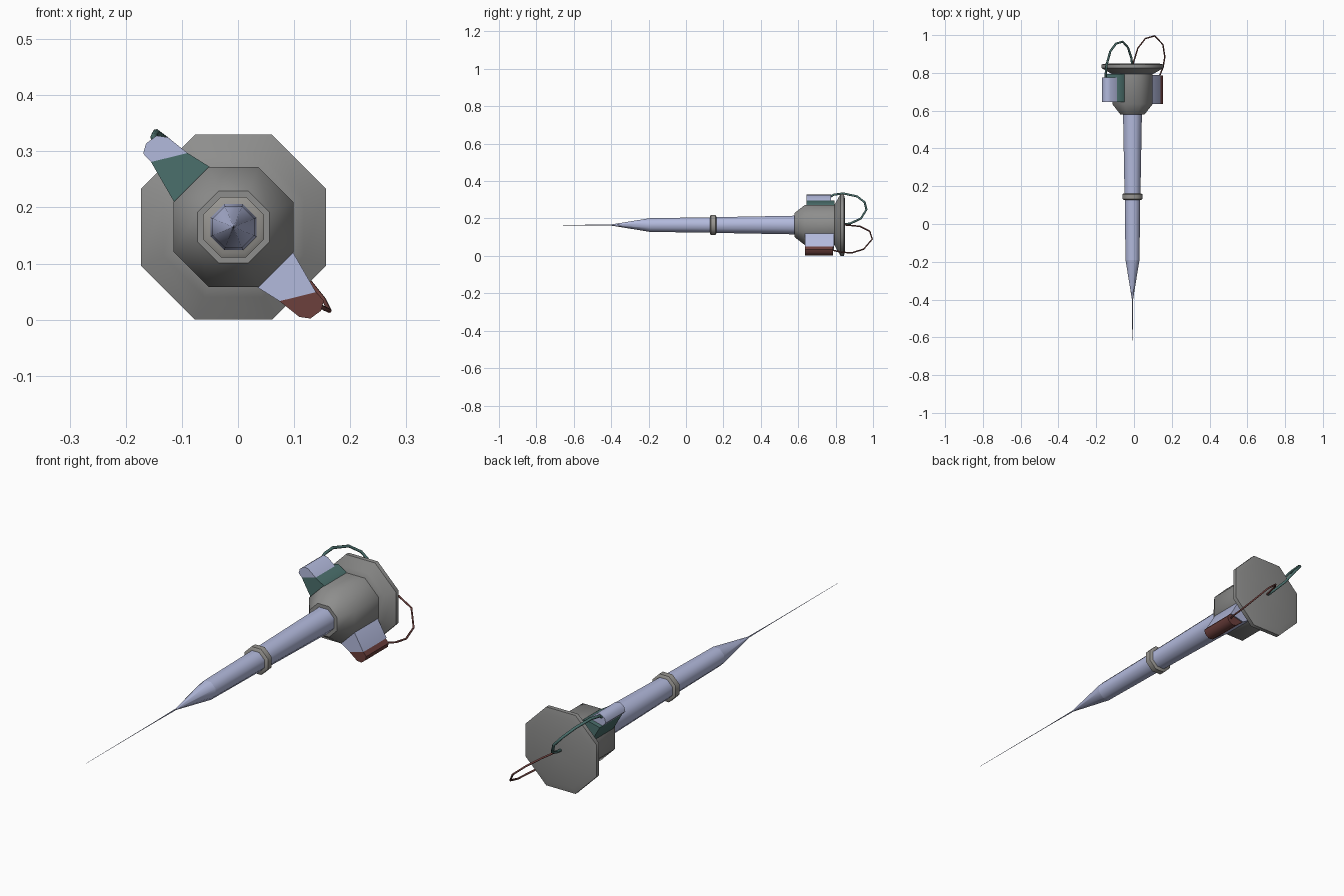
import bpy, bmesh, math
from mathutils import Vector

if "Cube" in bpy.data.objects:
    bpy.data.objects.remove(bpy.data.objects["Cube"])

CX, CZ = -0.008, 0.165          # long axis of the dart, parallel to y


def material(name, rgb):
    m = bpy.data.materials.new(name)
    m.diffuse_color = (*rgb, 1)
    m.use_nodes = True
    m.node_tree.nodes["Principled BSDF"].inputs["Base Color"].default_value = m.diffuse_color
    return m


STEEL = material("pale_blue_steel", (0.45, 0.49, 0.72))
GREY = material("grey_metal", (0.27, 0.27, 0.265))
COLLAR = material("warm_grey", (0.31, 0.30, 0.28))
GREEN = material("dark_green", (0.07, 0.16, 0.15))
RED = material("dark_red", (0.15, 0.05, 0.045))


def finish(name, bm, mats, angle=50):
    bmesh.ops.recalc_face_normals(bm, faces=bm.faces)
    me = bpy.data.meshes.new(name)
    bm.to_mesh(me)
    bm.free()
    ob = bpy.data.objects.new(name, me)
    bpy.context.collection.objects.link(ob)
    for m in mats:
        me.materials.append(m)
    bpy.ops.object.select_all(action='DESELECT')
    ob.select_set(True)
    bpy.context.view_layer.objects.active = ob
    bpy.ops.object.shade_smooth_by_angle(angle=math.radians(angle))
    return ob


def lathe(name, profile, mat, sides=8):
    """Turn (y, flat-to-axis distance) pairs into an eight-sided solid."""
    bm = bmesh.new()
    rings = []
    for y, apothem in profile:
        r = apothem / math.cos(math.pi / sides)
        rings.append([bm.verts.new((CX + r * math.cos(a), y, CZ + r * math.sin(a)))
                      for a in (2 * math.pi * (i + 0.5) / sides for i in range(sides))])
    for a, b in zip(rings, rings[1:]):
        for i in range(sides):
            j = (i + 1) % sides
            bm.faces.new((a[i], a[j], b[j], b[i]))
    bm.faces.new(rings[0])
    bm.faces.new(rings[-1])
    return finish(name, bm, [mat])


# Needle, tip, shaft and collar
lathe("needle", [(-1.0, 0.0005), (-0.55, 0.0014), (-0.38, 0.003)], STEEL)
lathe("tip_cone", [(-0.40, 0.003), (-0.19, 0.037)], STEEL)
lathe("front_shaft", [(-0.19, 0.037), (0.14, 0.041)], STEEL)
lathe("rear_shaft", [(0.15, 0.042), (0.59, 0.05)], STEEL)
lathe("collar", [(0.128, 0.046), (0.133, 0.054), (0.157, 0.054), (0.162, 0.046)], COLLAR)

# Body and rear flange
lathe("body", [(0.58, 0.064), (0.635, 0.107), (0.80, 0.107)], GREY)
lathe("rear_flange", [(0.793, 0.107), (0.803, 0.125), (0.826, 0.165),
                      (0.844, 0.165), (0.85, 0.14), (0.851, 0.02)], GREY)


def prism(name, points, y0, y1, mat, flip):
    """Extrude an x-z outline along y; flip turns it half a turn about the axis."""
    bm = bmesh.new()
    front, back = [], []
    for x, z in points:
        if flip:
            x, z = 2 * CX - x, 2 * CZ - z
        front.append(bm.verts.new((x, y0, z)))
        back.append(bm.verts.new((x, y1, z)))
    n = len(points)
    for i in range(n):
        j = (i + 1) % n
        bm.faces.new((front[i], front[j], back[j], back[i]))
    bm.faces.new(front)
    bm.faces.new(back)
    return finish(name, bm, [mat])


# Side pods: a tapered root and a rounded cap, on opposite sides of the body
ROOT = [(-0.03, 0.25), (-0.05, 0.272), (-0.09, 0.297), (-0.155, 0.281),
        (-0.114, 0.21), (-0.09, 0.19)]
CAP = [(-0.09, 0.297), (-0.125, 0.325), (-0.145, 0.328), (-0.164, 0.314),
       (-0.169, 0.296), (-0.155, 0.281)]
prism("upper_pod_root", ROOT, 0.645, 0.795, GREEN, False)
prism("upper_pod_cap", CAP, 0.645, 0.775, STEEL, False)
prism("lower_pod_root", ROOT, 0.635, 0.79, STEEL, True)
prism("lower_pod_cap", CAP, 0.635, 0.785, RED, True)


def wire(name, points, radius, mat, sides=6):
    """Sweep a small polygon along a path of straight pieces."""
    pts = [Vector(p) for p in points]
    bm = bmesh.new()
    rings = []
    # the bend plane of the path gives a steady frame
    normal = (pts[0] - pts[-1]).cross(pts[len(pts) // 2] - pts[-1]).normalized()
    for i, p in enumerate(pts):
        t = (pts[min(i + 1, len(pts) - 1)] - pts[max(i - 1, 0)]).normalized()
        u = t.cross(normal).normalized()
        v = t.cross(u)
        rings.append([bm.verts.new(p + radius * (u * math.cos(a) + v * math.sin(a)))
                      for a in (2 * math.pi * k / sides for k in range(sides))])
    for a, b in zip(rings, rings[1:]):
        for k in range(sides):
            j = (k + 1) % sides
            bm.faces.new((a[k], a[j], b[j], b[k]))
    bm.faces.new(rings[0])
    bm.faces.new(rings[-1])
    return finish(name, bm, [mat], 65)


# Wires looping from the pods to the centre of the flange
wire("upper_wire", [(-0.148, 0.765, 0.312), (-0.15, 0.79, 0.327), (-0.146, 0.84, 0.334),
                    (-0.125, 0.915, 0.318), (-0.095, 0.955, 0.287), (-0.06, 0.965, 0.248),
                    (-0.032, 0.935, 0.2), (-0.014, 0.88, 0.174), (-0.01, 0.845, 0.168)],
     0.006, GREEN)
wire("lower_wire", [(0.12, 0.77, 0.04), (0.138, 0.79, 0.029), (0.154, 0.83, 0.02),
                    (0.163, 0.885, 0.016), (0.153, 0.95, 0.036), (0.11, 0.996, 0.09),
                    (0.06, 0.982, 0.132), (0.02, 0.93, 0.158), (-0.006, 0.845, 0.166)],
     0.004, RED)
